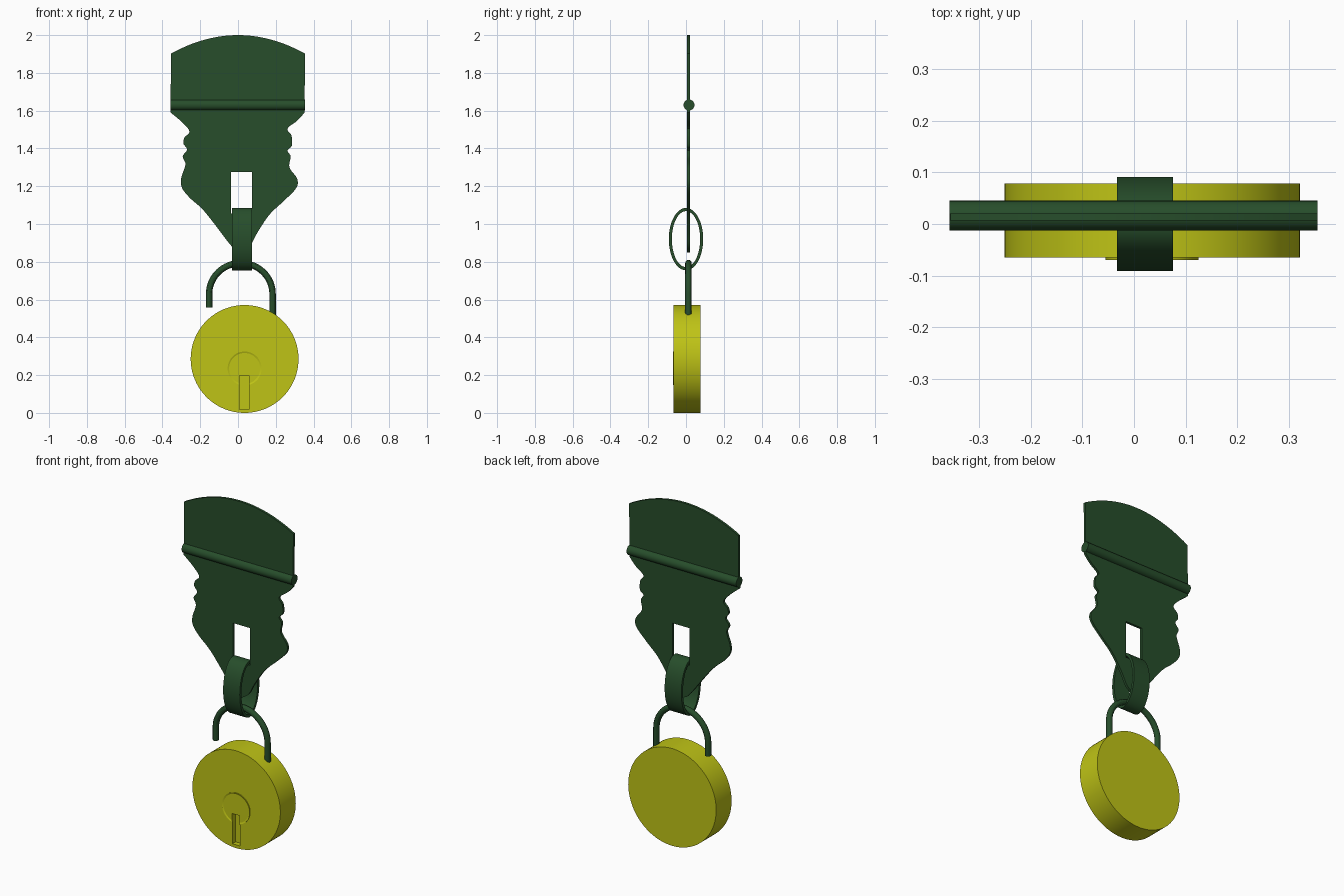
import bpy, bmesh, math
from mathutils import Vector, Matrix

if "Cube" in bpy.data.objects:
    bpy.data.objects.remove(bpy.data.objects["Cube"])


def material(name, rgb):
    m = bpy.data.materials.new(name)
    m.diffuse_color = (*rgb, 1)
    m.use_nodes = True
    m.node_tree.nodes["Principled BSDF"].inputs["Base Color"].default_value = m.diffuse_color
    return m


green = material("dark_green", (0.02, 0.075, 0.024))
yellow = material("yellow", (0.52, 0.55, 0.008))


def finish(obj, mat):
    bpy.ops.object.select_all(action='DESELECT')
    obj.select_set(True)
    bpy.context.view_layer.objects.active = obj
    if obj.type == 'CURVE':
        bpy.ops.object.convert(target='MESH')
        obj = bpy.context.object
    obj.data.materials.clear()
    obj.data.materials.append(mat)
    bpy.ops.object.shade_smooth_by_angle(angle=math.radians(30))
    return obj


def curve(name, dims, splines, cyclic):
    cu = bpy.data.curves.new(name, 'CURVE')
    cu.dimensions = dims
    for pts in splines:
        s = cu.splines.new('POLY')
        s.points.add(len(pts) - 1)
        for p, c in zip(s.points, pts):
            p.co = (c[0], c[1], 0, 1)
        s.use_cyclic_u = cyclic
    obj = bpy.data.objects.new(name, cu)
    bpy.context.collection.objects.link(obj)
    obj.rotation_euler.x = math.pi / 2
    return obj


def smooth_path(pts, steps=5):
    """Catmull-Rom curve through the points."""
    v = [Vector(p) for p in pts]
    v = [v[0]] + v + [v[-1]]
    out = []
    for a, b, c, d in zip(v, v[1:], v[2:], v[3:]):
        for i in range(steps):
            t = i / steps
            out.append(0.5 * (2*b + (c-a)*t + (2*a-5*b+4*c-d)*t*t + (3*b-a-3*c+d)*t**3))
    return out + [v[-1]]


def cylinder(name, r1, r2, depth, loc, axis, mat, sides=64):
    bpy.ops.mesh.primitive_cone_add(vertices=sides, radius1=r1, radius2=r2, depth=depth, location=loc,
                                    rotation=(math.pi/2, 0, 0) if axis == 'Y' else (0, math.pi/2, 0))
    obj = bpy.context.object
    obj.name = name
    return finish(obj, mat)


# Flat plate: arched top, scalloped sides, slot
arch = [(0.355 * t, 2.0 - 0.098 * t * t) for t in [i / 12 for i in range(-12, 13)]]
right = smooth_path([(.352, 1.59), (.315, 1.548), (.262, 1.505), (.283, 1.468), (.285, 1.415),
                     (.262, 1.389), (.279, 1.357), (.272, 1.30), (.313, 1.24), (.308, 1.19),
                     (.246, 1.125), (.167, 1.05), (.103, .955), (.065, .885), (.018, .85)])
left = smooth_path([(-.02, .868), (-.055, .908), (-.177, 1.066), (-.257, 1.14), (-.298, 1.195),
                    (-.300, 1.246), (-.278, 1.315), (-.293, 1.357), (-.270, 1.394), (-.289, 1.426),
                    (-.283, 1.458), (-.257, 1.49), (-.294, 1.537), (-.357, 1.59)])
slot = [(-.037, 1.055), (.074, 1.055), (.074, 1.275), (-.037, 1.275)]
plate = curve("plate", '2D', [arch + right + left, slot], True)
plate.data.fill_mode = 'BOTH'
plate.data.extrude = 0.007
plate.location.y = 0.0135
finish(plate, green)

# Cross rod
cylinder("cross_rod", .029, .029, .712, (-.001, .016, 1.63), 'X', green, 32)

# Oval link band passing through the slot
bm = bmesh.new()
n = 64
rings = []
for i in range(n):
    a = 2 * math.pi * i / n
    rings.append([bm.verts.new((x, ry * math.cos(a), 0.92 + rz * math.sin(a)))
                  for x, ry, rz in ((-.033, .091, .165), (.075, .091, .165),
                                    (.075, .075, .148), (-.033, .075, .148))])
for i in range(n):
    p, q = rings[i], rings[(i + 1) % n]
    for j in range(4):
        k = (j + 1) % 4
        bm.faces.new((p[j], p[k], q[k], q[j]))
bmesh.ops.recalc_face_normals(bm, faces=bm.faces)
me = bpy.data.meshes.new("oval_link")
bm.to_mesh(me)
bm.free()
link = bpy.data.objects.new("oval_link", me)
bpy.context.collection.objects.link(link)
finish(link, green)

# Open shackle, short left leg and long right leg
bow = [(.015 - .168 * math.cos(math.pi * i / 32), .63 + .163 * math.sin(math.pi * i / 32)) for i in range(33)]
shackle = curve("shackle", '3D', [[(-.153, .557)] + bow + [(.183, .518)]], False)
shackle.data.bevel_depth = .017
shackle.data.bevel_resolution = 4
shackle.data.use_fill_caps = True
shackle.location.y = .013
finish(shackle, green)

# Round lock body and key disc
body = cylinder("lock_body", .2855, .2855, .143, (.035, .0065, .2855), 'Y', yellow, 96)
disc = cylinder("key_disc", .09, .09, .010, (.035, -.065, .235), 'Y', yellow)
bm = bmesh.new()
bm.from_mesh(disc.data)
front = max((f for f in bm.faces if len(f.verts) > 4), key=lambda f: f.calc_center_median().z)
bmesh.ops.inset_region(bm, faces=[front], thickness=.008)
bmesh.ops.translate(bm, verts=front.verts, vec=(0, 0, -.003))
bm.to_mesh(disc.data)
bm.free()

# Key groove cut into the body and the disc
bpy.ops.mesh.primitive_cube_add(size=1, location=(.033, -.07, .108))
cutter = bpy.context.object
cutter.name = "groove_cutter"
cutter.scale = (.048, .07, .178)
for obj in (body, disc):
    mod = obj.modifiers.new("groove", 'BOOLEAN')
    mod.operation = 'DIFFERENCE'
    mod.solver = 'EXACT'
    mod.object = cutter
    bpy.context.view_layer.objects.active = obj
    bpy.ops.object.modifier_apply(modifier=mod.name)
bpy.data.objects.remove(cutter)
